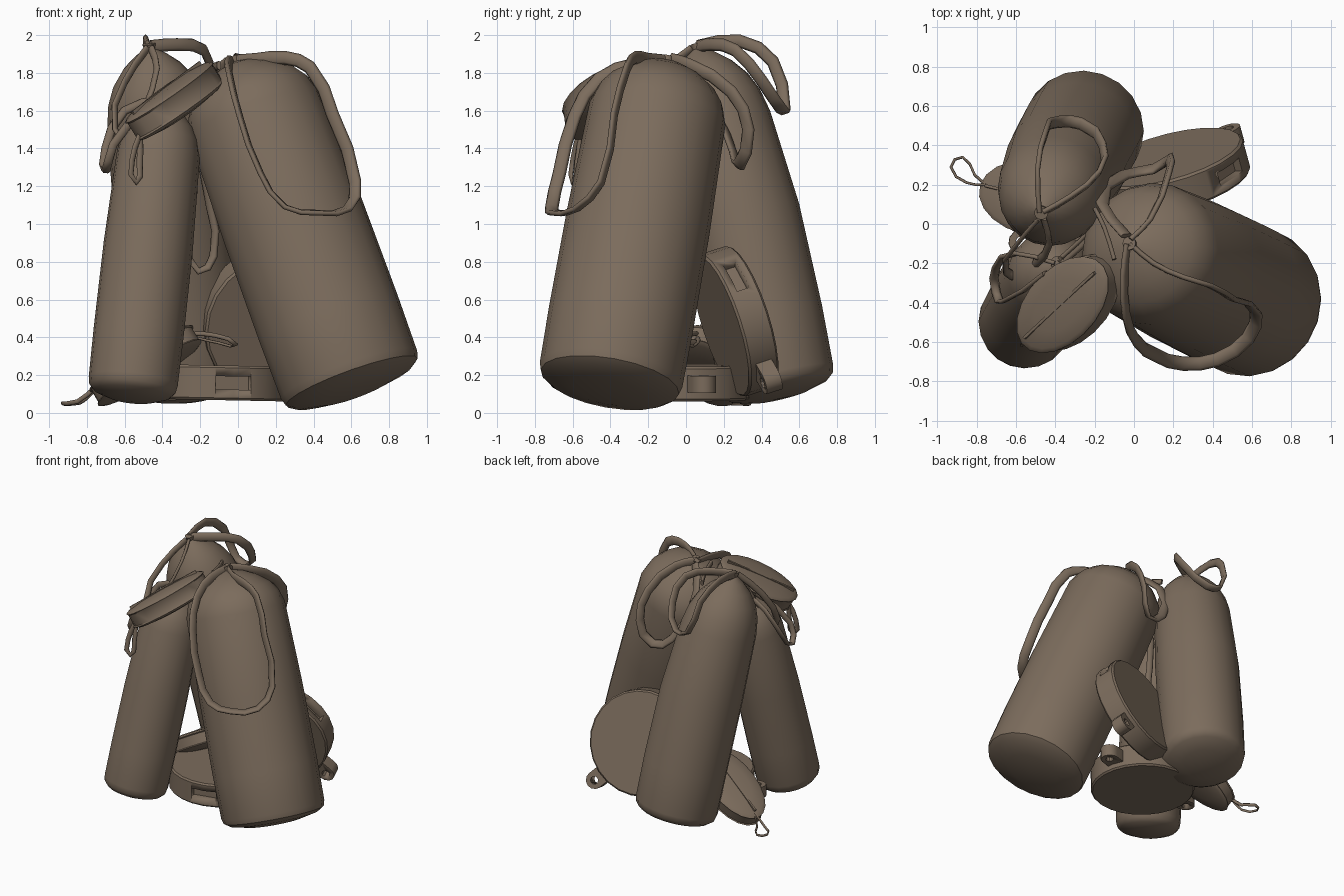
import bpy, bmesh, math
from mathutils import Vector, Matrix

if "Cube" in bpy.data.objects:
    bpy.data.objects.remove(bpy.data.objects["Cube"])

mat = bpy.data.materials.new("brown_leather")
mat.diffuse_color = (0.20, 0.15, 0.108, 1)
mat.use_nodes = True
mat.node_tree.nodes["Principled BSDF"].inputs["Base Color"].default_value = mat.diffuse_color


def frame(origin, z, x_hint=(1, 0, 0)):
    """Matrix with its z axis along z and its x axis close to x_hint."""
    z = Vector(z).normalized()
    x = Vector(x_hint)
    x = (x - z * x.dot(z)).normalized()
    y = z.cross(x)
    m = Matrix((x, y, z)).transposed().to_4x4()
    m.translation = Vector(origin)
    return m


def select(ob):
    bpy.ops.object.select_all(action='DESELECT')
    ob.select_set(True)
    bpy.context.view_layer.objects.active = ob


def finish(name, bm, angle=35):
    bmesh.ops.remove_doubles(bm, verts=bm.verts, dist=0.0005)
    bmesh.ops.recalc_face_normals(bm, faces=bm.faces)
    me = bpy.data.meshes.new(name)
    bm.to_mesh(me)
    bm.free()
    ob = bpy.data.objects.new(name, me)
    bpy.context.collection.objects.link(ob)
    me.materials.append(mat)
    select(ob)
    bpy.ops.object.shade_smooth_by_angle(angle=math.radians(angle))
    return ob


def lathe(bm, profile, m, n=20):
    """Spin (radius, height) pairs about the z axis of matrix m."""
    rings = [[bm.verts.new(m @ Vector((r * math.cos(2 * math.pi * i / n),
                                       r * math.sin(2 * math.pi * i / n), h)))
              for i in range(n)] if r > 0 else [bm.verts.new(m @ Vector((0, 0, h)))]
             for r, h in profile]
    for a, b in zip(rings, rings[1:]):
        for i in range(n):
            j = (i + 1) % n
            f = [a[i % len(a)], a[j % len(a)], b[j % len(b)], b[i % len(b)]]
            f = list(dict.fromkeys(f))
            if len(f) > 2:
                bm.faces.new(f)


def box(bm, m, size):
    bmesh.ops.create_cube(bm, size=1, matrix=m @ Matrix.Diagonal((*size, 1)))


def cut(ob, cutter):
    mod = ob.modifiers.new("cut", 'BOOLEAN')
    mod.object, mod.solver, mod.operation = cutter, 'EXACT', 'DIFFERENCE'
    select(ob)
    bpy.ops.object.modifier_apply(modifier=mod.name)
    bpy.data.objects.remove(cutter)


def bag(name, top, bottom, r_top, r, dome, bow=(0, 0, 0), belly=0.06):
    """Tall closed bag: gathered top, rounded shoulder, bulging bottom, slight sag."""
    top, bottom = Vector(top), Vector(bottom)
    length = (bottom - top).length
    prof = [(0, -0.015), (0.035, -0.015), (0.03, 0.015)]
    prof += [(r_top * a, dome * b) for a, b in
             ((0.3, 0.13), (0.55, 0.29), (0.78, 0.52), (0.92, 0.77), (1, 1.1))]
    prof += [(r, length * 0.5), (r * 1.01, length * 0.8), (r, length - 0.05), (r * 0.97, length - 0.01),
             (r * 0.86, length + belly * 0.3), (r * 0.5, length + belly * 0.8), (0, length + belly)]
    m = frame(top, bottom - top)
    bm = bmesh.new()
    lathe(bm, prof, m)
    inv = m.inverted()
    for v in bm.verts:
        t = min(max((inv @ v.co).z / length, 0), 1)
        v.co += Vector(bow) * math.sin(math.pi * t)
    return finish(name, bm, 38)


def strap(name, pts, width=0.024, thick=0.011):
    """Flat cord following a looped path."""
    cu = bpy.data.curves.new(name, 'CURVE')
    cu.dimensions = '3D'
    cu.resolution_u = 2
    cu.extrude, cu.bevel_depth, cu.bevel_resolution = width - thick, thick, 0
    cu.use_fill_caps = True
    sp = cu.splines.new('BEZIER')
    sp.bezier_points.add(len(pts) - 1)
    for p, co in zip(sp.bezier_points, pts):
        p.co = co
        p.handle_left_type = p.handle_right_type = 'AUTO'
    ob = bpy.data.objects.new(name, cu)
    bpy.context.collection.objects.link(ob)
    cu.materials.append(mat)
    select(ob)
    bpy.ops.object.convert(target='MESH')


def canteen(name, centre, normal, r, h, slots, tabs):
    """Round drum with slots cut in its rim and pierced lugs."""
    m = frame(centre, normal)
    bm = bmesh.new()
    lathe(bm, [(0, -h), (r * 0.97, -h), (r, -h + 0.012), (r, h - 0.012), (r * 0.97, h), (0, h)], m, 24)
    body = finish(name, bm)
    for d in slots:
        x = frame(centre, normal, d)
        bm = bmesh.new()
        box(bm, x @ Matrix.Translation((r, 0, 0)), (0.12, 0.19, 0.07))
        cut(body, finish("slot_cutter", bm))
    for i, d in enumerate(tabs):
        x = frame(centre, normal, d)
        # lug: straight root with a round end, lying across the rim
        e, w, t = r + 0.075, 0.065, 0.045
        outline = [(r - 0.03, -w), (e, -w)] + [
            (e + w * math.sin(a), -w * math.cos(a)) for a in (0.5, 1.05, 1.57, 2.09, 2.64)
        ] + [(e, w), (r - 0.03, w)]
        bm = bmesh.new()
        lo = bm.faces.new([bm.verts.new(x @ Vector((a, b, -t))) for a, b in outline])
        up = bmesh.ops.extrude_face_region(bm, geom=[lo])["geom"]
        bmesh.ops.translate(bm, verts=[v for v in up if isinstance(v, bmesh.types.BMVert)],
                            vec=Vector(normal).normalized() * 2 * t)
        lug = finish(f"{name}_lug_{i}", bm)
        bm = bmesh.new()
        lathe(bm, [(0, -0.1), (0.03, -0.1), (0.03, 0.1), (0, 0.1)], x @ Matrix.Translation((e, 0, 0)), 10)
        cut(lug, finish("hole_cutter", bm))


def pouch(name, centre, normal, along, a, b, h):
    """Oval pouch with a banded rim and a seam along its length."""
    m = frame(centre, normal, along)
    bm = bmesh.new()
    k = [(0, 1), (0.55, 0.95), (0.9, 0.78), (0.97, 0.68), (1, 0.6)]
    prof = [(r, h * z) for r, z in k] + [(0.97, h * 0.5), (0.97, -h * 0.5)]
    prof += [(r, -h * z) for r, z in reversed(k)]
    lathe(bm, prof, m @ Matrix.Diagonal((a, b, 1, 1)), 20)
    finish(name, bm)
    bm = bmesh.new()
    box(bm, m @ Matrix.Translation((0, 0, h * 0.93)), (a * 1.7, 0.014, 0.02))
    finish(name + "_seam", bm)


# three tall bags leaning together
bag("large_bag", (-0.02, -0.10, 1.87), (0.605, -0.405, 0.155), 0.365, 0.383, 0.28)
bag("rear_bag", (-0.47, 0.06, 1.94), (-0.25, 0.49, 0.135), 0.28, 0.307, 0.38, (0.01, 0.025, 0))
bag("slim_bag", (-0.39, -0.20, 1.65), (-0.56, -0.51, 0.12), 0.22, 0.237, 0.26)

# drums: one flat on the ground, one propped against the bags
canteen("flat_drum", (-0.12, -0.045, 0.16), (0.02, 0, 1), 0.38, 0.092,
        [(0.1, -0.37, 0)], [(0.93, 0.3, 0), (-0.95, -0.1, 0)])
canteen("leaning_drum", (0.19, 0.262, 0.485), (-0.25, 0.92, 0.3), 0.395, 0.085,
        [(0.27, 0.01, 0.22)], [(0.36, 0.14, -0.38)])

# oval pouches
pouch("upper_pouch", (-0.335, -0.405, 1.65), (-0.5, -0.1, 0.8), (0.65, 0.6, 0.47), 0.325, 0.19, 0.09)
pouch("ground_pouch", (-0.49, 0.12, 0.25), (-0.5, 0.25, 0.86), (0.87, -0.23, 0.44), 0.33, 0.19, 0.075)

# carrying straps
strap("large_bag_front_strap", [
    (-0.02, -0.10, 1.86), (0.10, -0.2, 1.87), (0.25, -0.27, 1.88), (0.38, -0.31, 1.83),
    (0.5, -0.38, 1.58), (0.62, -0.45, 1.22), (0.58, -0.58, 1.08), (0.42, -0.69, 1.06),
    (0.25, -0.71, 1.09), (0.12, -0.67, 1.27), (0.01, -0.59, 1.57), (-0.04, -0.46, 1.77),
    (-0.05, -0.26, 1.85), (-0.03, -0.1, 1.86)], 0.036, 0.013)
strap("large_bag_rear_strap", [
    (-0.02, -0.08, 1.87), (0.08, 0.02, 1.84), (0.17, 0.24, 1.7), (0.18, 0.33, 1.5),
    (0.1, 0.28, 1.31), (-0.05, 0.25, 1.38), (-0.16, 0.1, 1.72), (-0.04, -0.06, 1.86)], 0.036, 0.013)
strap("rear_bag_back_strap", [
    (-0.48, 0.06, 1.94), (-0.49, 0.28, 1.97), (-0.45, 0.46, 1.86), (-0.38, 0.52, 1.62),
    (-0.27, 0.51, 1.6), (-0.16, 0.4, 1.76), (-0.18, 0.26, 1.92), (-0.32, 0.14, 1.95),
    (-0.46, 0.06, 1.94)], 0.034, 0.013)
strap("rear_bag_front_strap", [
    (-0.48, 0.03, 1.93), (-0.6, -0.11, 1.75), (-0.65, -0.24, 1.5), (-0.57, -0.27, 1.44),
    (-0.5, -0.2, 1.6), (-0.43, -0.1, 1.82), (-0.46, 0.03, 1.93)])
strap("slim_bag_outer_strap", [
    (-0.4, -0.2, 1.66), (-0.6, -0.15, 1.6), (-0.7, -0.22, 1.4), (-0.7, -0.35, 1.28),
    (-0.66, -0.39, 1.42), (-0.45, -0.25, 1.66)])
strap("slim_bag_inner_strap", [
    (-0.38, -0.18, 1.66), (-0.22, -0.03, 1.4), (-0.26, 0.0, 0.92), (-0.21, 0.0, 0.75),
    (-0.13, 0.02, 0.83), (-0.15, 0.0, 1.1), (-0.24, -0.08, 1.45), (-0.38, -0.2, 1.66)])
strap("upper_pouch_loop", [
    (-0.52, -0.57, 1.47), (-0.56, -0.6, 1.34), (-0.54, -0.6, 1.22), (-0.52, -0.58, 1.32),
    (-0.52, -0.56, 1.47)], 0.018, 0.009)
strap("ground_pouch_loop", [
    (-0.75, 0.2, 0.14), (-0.85, 0.21, 0.06), (-0.93, 0.29, 0.05), (-0.87, 0.34, 0.05),
    (-0.81, 0.25, 0.07), (-0.75, 0.2, 0.13)], 0.012, 0.006)
strap("ground_pouch_cord", [
    (-0.23, 0.06, 0.42), (-0.12, 0.02, 0.41), (-0.01, 0.0, 0.36), (-0.1, 0.06, 0.37),
    (-0.23, 0.06, 0.4)], 0.012, 0.006)
strap("upper_pouch_strap", [
    (-0.1, -0.18, 1.84), (-0.15, -0.02, 1.82), (-0.2, 0.08, 1.8)])
